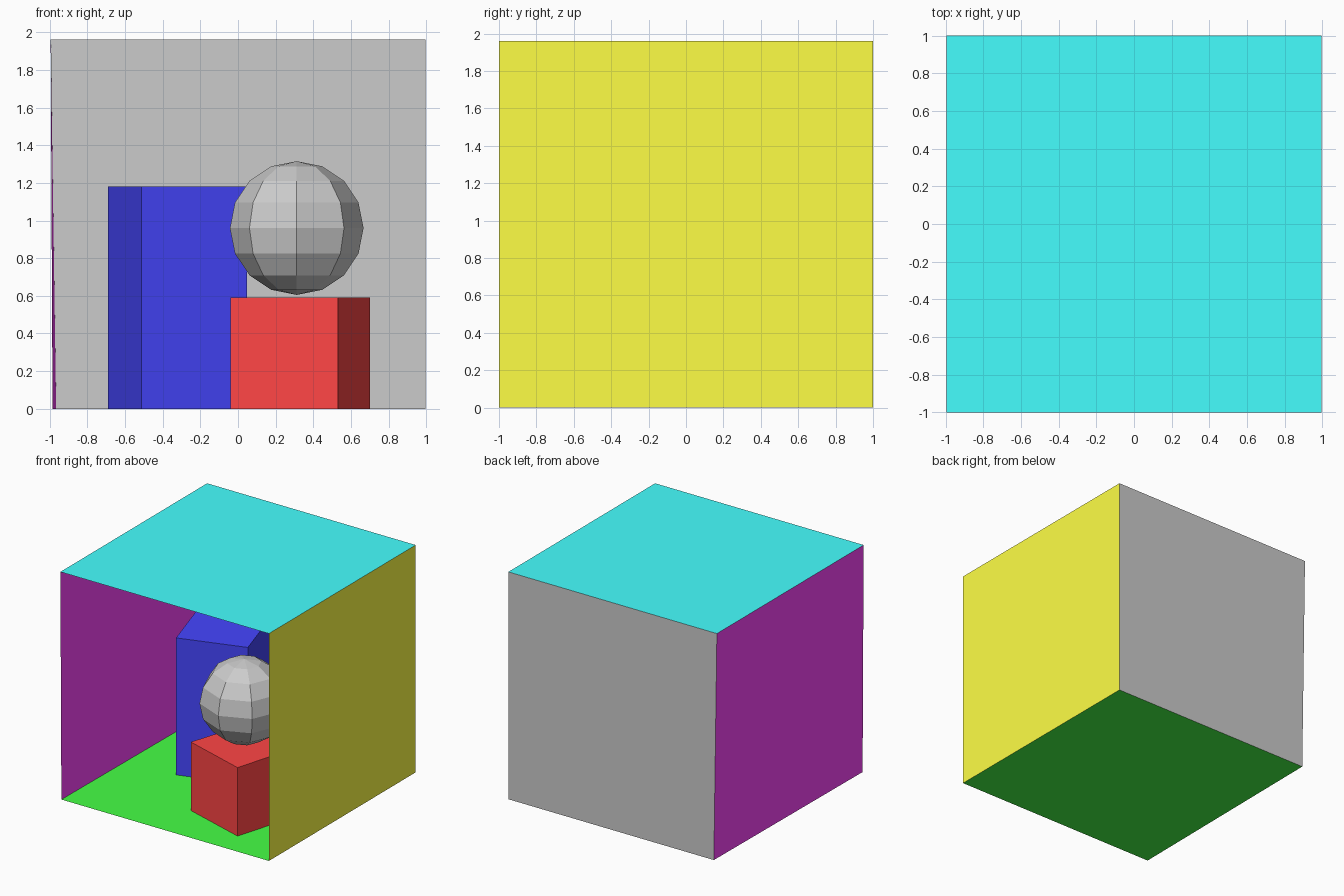
import bpy, bmesh
from mathutils import Vector

if "Cube" in bpy.data.objects:
    bpy.data.objects.remove(bpy.data.objects["Cube"])

LOW = 0.06  # weak channel of the saturated paints


def paint(obj, name, rgb):
    mat = bpy.data.materials.new(name)
    mat.diffuse_color = (*rgb, 1)
    mat.use_nodes = True
    mat.node_tree.nodes["Principled BSDF"].inputs["Base Color"].default_value = mat.diffuse_color
    obj.data.materials.append(mat)


def finish(name, bm, rgb=None, colour=None):
    mesh = bpy.data.meshes.new(name)
    bm.to_mesh(mesh)
    bm.free()
    obj = bpy.data.objects.new(name, mesh)
    bpy.context.collection.objects.link(obj)
    if rgb:
        paint(obj, colour, rgb)
    return obj


def panel(name, corners, rgb=None, colour=None):
    bm = bmesh.new()
    bm.faces.new([bm.verts.new(c) for c in corners])
    return finish(name, bm, rgb, colour)


def block(name, footprint, height, rgb, colour):
    """Turned box raised from its footprint; the floor closes its underside."""
    bm = bmesh.new()
    base = bm.faces.new([bm.verts.new((x, y, 0)) for x, y in footprint])
    top = bmesh.ops.extrude_face_region(bm, geom=[base])["geom"]
    verts = [v for v in top if isinstance(v, bmesh.types.BMVert)]
    bmesh.ops.translate(bm, verts=verts, vec=Vector((0, 0, height)))
    for f in list(bm.faces):
        if all(abs(v.co.z) < 1e-6 for v in f.verts):
            bmesh.ops.delete(bm, geom=[f], context="FACES_ONLY")
    bmesh.ops.recalc_face_normals(bm, faces=bm.faces)
    return finish(name, bm, rgb, colour)


# Room corners: the left wall leans very slightly
H, R = 1.961, 0.995
fl, fr, br, bl = (-0.985, -1, 0), (R, -1, 0), (R, 1, 0), (-0.966, 1, 0)
tfl, tfr, tbr, tbl = (-R, -1, H), (R, -1, H), (R, 1, H), (-R, 1, H)

# Room panels, open at the front, facing inward
panel("floor", (fl, fr, br, bl), (LOW, 1, LOW), "green")
panel("ceiling", (tfl, tbl, tbr, tfr), (LOW, 1, 1), "cyan")
panel("back_wall", (bl, br, tbr, tbl))
panel("right_wall", (br, fr, tfr, tbr), (1, 1, LOW), "yellow")
panel("left_wall", (fl, bl, tbl, tfl), (1, LOW, 1), "magenta")

# Blocks standing on the floor
block("short_block", [(0.53, -0.764), (0.70, -0.192), (0.138, -0.025), (-0.04, -0.586)],
      0.591, (1, LOW, LOW), "red")
block("tall_block", [(-0.512, -0.113), (0.049, 0.064), (-0.128, 0.635), (-0.69, 0.458)],
      1.182, (LOW, LOW, 1), "blue")

# Faceted ball above the short block
bm = bmesh.new()
bmesh.ops.create_uvsphere(bm, u_segments=8, v_segments=8, radius=0.355)
ball = finish("ball", bm)
ball.location = (0.312, -0.36, 0.96)
